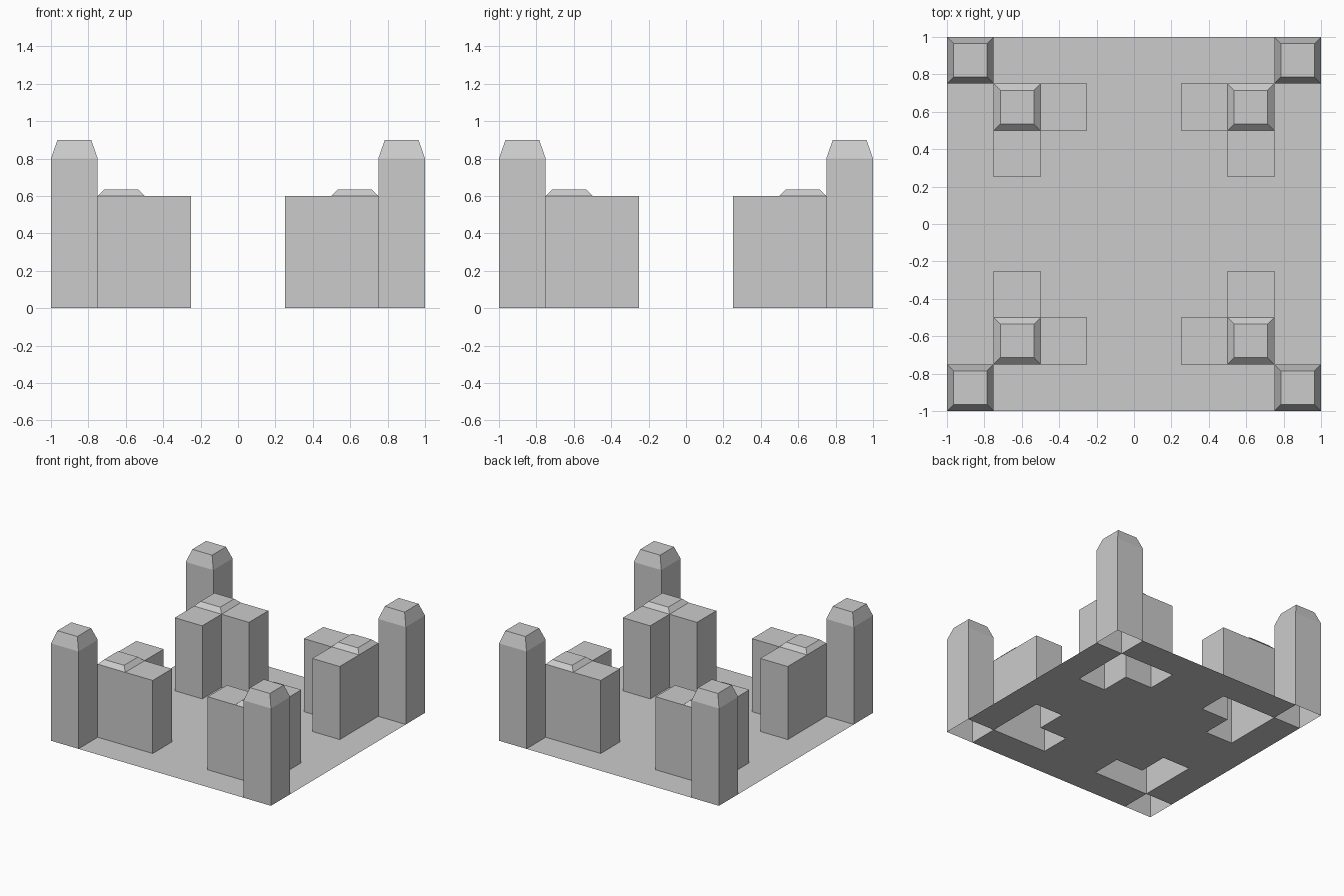
import bpy, bmesh

if "Cube" in bpy.data.objects:
    bpy.data.objects.remove(bpy.data.objects["Cube"])

CELL = 0.25
TOWER = {(3, 3)}
BLOCK = {(2, 2), (1, 2), (2, 1)}  # L-shaped plan in one quarter


def cell_of(face):
    c = face.calc_center_median()
    return int(abs(c.x) / CELL), int(abs(c.y) / CELL)


def grid_cells(keep):
    """8 x 8 city grid trimmed to the wanted cells."""
    bm = bmesh.new()
    bmesh.ops.create_grid(bm, x_segments=8, y_segments=8, size=1)
    drop = [f for f in bm.faces if not keep(f)]
    bmesh.ops.delete(bm, geom=drop, context='FACES')
    return bm


def add_object(name, bm):
    me = bpy.data.meshes.new(name)
    bm.to_mesh(me)
    bm.free()
    ob = bpy.data.objects.new(name, me)
    bpy.context.collection.objects.link(ob)
    return ob


def building(name, cells, height, cap_cell, cap_height):
    """Raise cells into an open-bottomed shell with a bevelled roof cap."""
    def in_quarter(f):
        c = f.calc_center_median()
        return c.x > 0 and c.y > 0 and cell_of(f) in cells

    bm = grid_cells(in_quarter)
    res = bmesh.ops.extrude_face_region(bm, geom=bm.faces[:])
    verts = [g for g in res['geom'] if isinstance(g, bmesh.types.BMVert)]
    bmesh.ops.translate(bm, verts=verts, vec=(0, 0, height))
    bmesh.ops.recalc_face_normals(bm, faces=bm.faces[:])
    base = [f for f in bm.faces if f.calc_center_median().z < 0.001]
    bmesh.ops.delete(bm, geom=base, context='FACES')

    # tapered roof cap
    roof = [f for f in bm.faces if f.calc_center_median().z > height - 0.001
            and cell_of(f) == cap_cell]
    bmesh.ops.inset_region(bm, faces=roof, thickness=0.035, use_boundary=True,
                           use_even_offset=True)
    bmesh.ops.translate(bm, verts=list(roof[0].verts), vec=(0, 0, cap_height))

    ob = add_object(name, bm)
    mirror = ob.modifiers.new("mirror", 'MIRROR')
    mirror.use_axis = (True, True, False)
    mirror.use_mirror_merge = False


# ground sheet, open under every building
add_object("ground_plate", grid_cells(lambda f: cell_of(f) not in TOWER | BLOCK))

# corner towers and L-shaped blocks
building("corner_towers", TOWER, 0.8, (3, 3), 0.1)
building("l_shaped_blocks", BLOCK, 0.6, (2, 2), 0.035)
